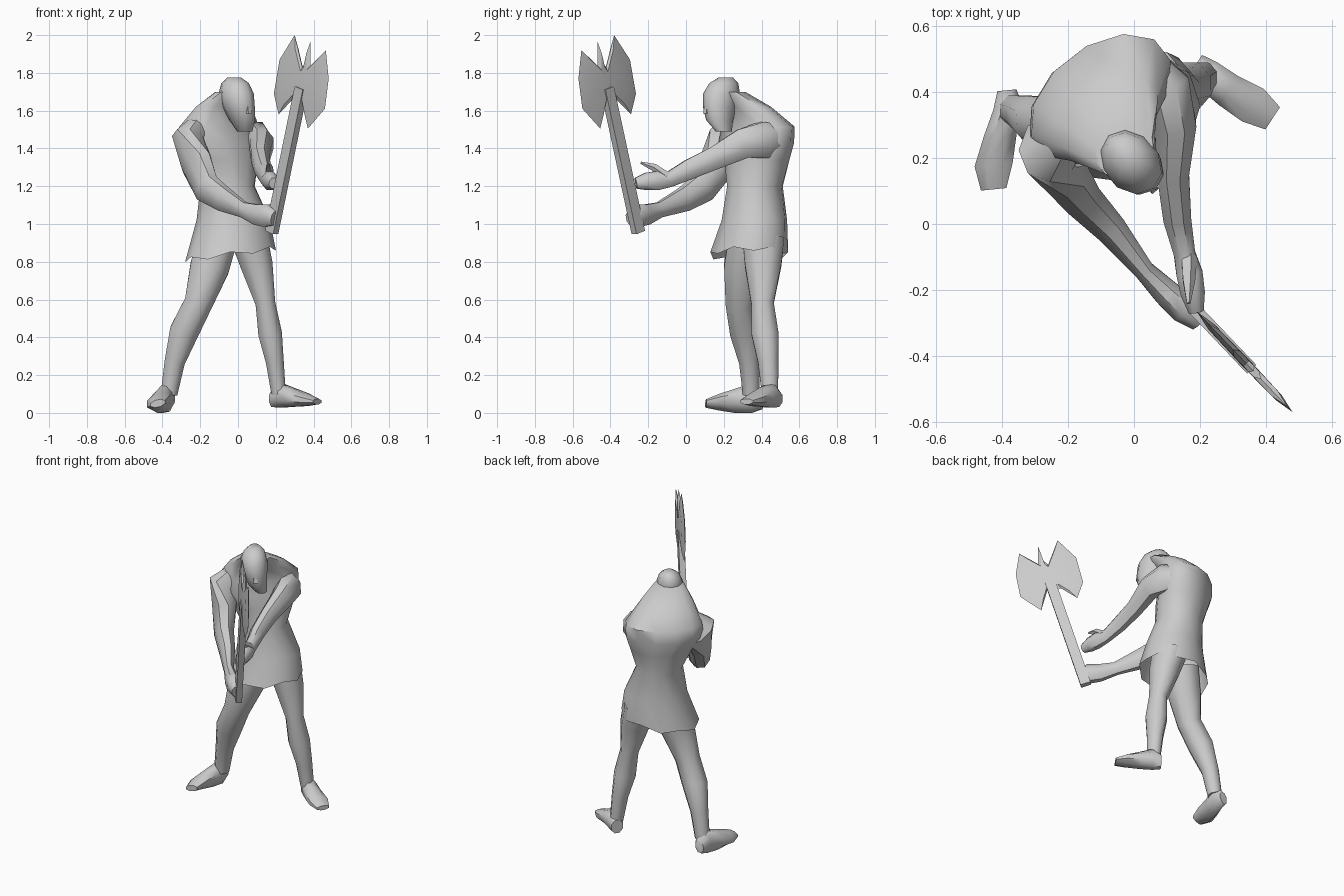
import bpy, bmesh, math
from mathutils import Vector as V

UP = V((0, 0, 1))


def finish(name, bm, angle=50):
    bmesh.ops.recalc_face_normals(bm, faces=bm.faces)
    me = bpy.data.meshes.new(name)
    bm.to_mesh(me)
    bm.free()
    ob = bpy.data.objects.new(name, me)
    bpy.context.collection.objects.link(ob)
    bpy.ops.object.select_all(action='DESELECT')
    bpy.context.view_layer.objects.active = ob
    ob.select_set(True)
    bpy.ops.object.shade_smooth_by_angle(angle=math.radians(angle))
    return ob


def loft(name, rings, n=8, cap_start=True, tilt=None, angle=50):
    """rings: (centre, half-axis a, half-axis b)"""
    bm = bmesh.new()
    rows = []
    for i, (c, a, b) in enumerate(rings):
        row = []
        for k in range(n):
            t = 2 * math.pi * (k + .5) / n
            p = c + (a * math.cos(t) + b * math.sin(t)) * 1.04
            if tilt and i == 0:
                p.z += tilt(p, k)
            row.append(bm.verts.new(p))
        rows.append(row)
    for r, s in zip(rows, rows[1:]):
        for k in range(n):
            j = (k + 1) % n
            bm.faces.new((r[k], r[j], s[j], s[k]))
    if cap_start:
        bm.faces.new(rows[0])
    bm.faces.new(rows[-1])
    return finish(name, bm, angle)


def limb(name, pts, ref, n=8, squash=1):
    """pts: x, y, z, radius along the limb; squash narrows it sideways"""
    P = [V(p[:3]) for p in pts]
    rings = []
    for i, p in enumerate(pts):
        t = (P[min(i + 1, len(P) - 1)] - P[max(i - 1, 0)]).normalized()
        a = t.cross(V(ref)).normalized()
        rings.append((P[i], a * p[3] * squash, t.cross(a) * p[3]))
    return loft(name, rings, n)


def body(name, rows, **kw):
    """rows: x, y, z, half width, half depth, twist in degrees"""
    rings = []
    for x, y, z, w, d, deg in rows:
        c, s = math.cos(math.radians(deg)), math.sin(math.radians(deg))
        rings.append((V((x, y, z)), V((c, s, 0)) * w, V((s, -c, 0)) * d))
    return loft(name, rings, **kw)


# twisting torso and flared tunic with an open, uneven hem
body("torso_tunic", [
    (-.04, .335, .84, .235, .195, 18), (-.025, .362, 1.02, .19, .165, 20),
    (-.055, .365, 1.2, .14, .145, 26), (-.075, .375, 1.34, .19, .155, 34),
    (-.1, .372, 1.43, .24, .158, 38), (-.1, .382, 1.515, .235, .15, 38),
    (-.075, .315, 1.62, .165, .105, 38), (-.03, .225, 1.7, .09, .082, 38)],
    n=12, cap_start=False,
    tilt=lambda p, k: .13 * (p.x + .04) + (.012 if k % 2 else -.012))

# head bent forward over the chest, with a nose
body("head", [
    (.035, .2, 1.49, .035, .045, 40), (.022, .178, 1.55, .058, .075, 40),
    (.003, .18, 1.62, .074, .095, 40), (-.01, .188, 1.69, .082, .102, 40),
    (-.015, .2, 1.745, .064, .08, 40), (-.02, .21, 1.775, .032, .042, 40)], n=10)
body("nose", [(.058, .108, 1.585, .018, .016, 40), (.054, .11, 1.615, .014, .014, 40),
              (.045, .12, 1.665, .008, .008, 40)], n=4)

# arms reaching to the handle
limb("lower_grip_arm", [
    (-.17, .3, 1.54, .07), (-.255, .23, 1.44, .118), (-.22, .165, 1.32, .1),
    (-.165, .085, 1.19, .082), (-.075, -.01, 1.13, .066), (.03, -.14, 1.075, .042),
    (.1, -.21, 1.05, .056), (.15, -.255, 1.045, .062), (.195, -.295, 1.03, .04)],
    UP, squash=.76)
limb("upper_grip_arm", [
    (.03, .48, 1.45, .08), (.095, .41, 1.445, .1), (.125, .3, 1.425, .082),
    (.118, .155, 1.35, .063), (.13, .02, 1.29, .055), (.153, -.09, 1.235, .042),
    (.168, -.15, 1.23, .052), (.178, -.21, 1.225, .048), (.188, -.265, 1.215, .03)],
    UP, squash=.8)
limb("upper_grip_thumb", [(.165, -.1, 1.25, .025), (.165, -.17, 1.3, .02),
                          (.165, -.24, 1.325, .006)], UP, 5)

# legs and feet
limb("front_leg", [
    (-.11, .33, .92, .11), (-.15, .305, .77, .108), (-.21, .285, .58, .078),
    (-.285, .31, .43, .08), (-.335, .335, .27, .056), (-.365, .345, .1, .046)],
    (0, 1, 0))
limb("back_leg", [
    (.06, .41, .92, .115), (.1, .408, .78, .1), (.145, .405, .58, .062),
    (.17, .418, .42, .074), (.195, .435, .27, .056), (.215, .445, .1, .045)],
    (0, 1, 0), squash=.88)


def foot(name, rows, side):
    """rows: x, y, bottom z, top z, half width"""
    side = V(side)
    loft(name, [(V((x, y, (b + t) / 2)), side * w, UP * (t - b) / 2)
                for x, y, b, t, w in rows])


foot("front_foot", [(-.385, .405, .02, .1, .03), (-.38, .35, 0, .16, .048),
                    (-.405, .27, 0, .13, .052), (-.425, .18, .015, .1, .06),
                    (-.425, .105, .03, .07, .04)], (1, .1, .2))
foot("back_foot", [(.185, .48, .03, .12, .04), (.225, .45, .025, .16, .05),
                   (.285, .405, .03, .135, .055), (.36, .36, .035, .105, .062),
                   (.42, .32, .045, .075, .042)], (.55, .83, 0))


# axe: everything lies in one upright plane
N = V((.724, .69, 0))           # across the plane


def on_plane(x, z):
    return V((x, -.265 - 1.05 * (x - .19), z))


a, b = on_plane(.178, .955), on_plane(.335, 1.72)
e = (b - a).normalized().cross(N).normalized()
loft("axe_handle", [(p, e * .044, N * .026) for p in (a, a.lerp(b, .5), b)], n=4, angle=30)

# double blade: sharp outline, thicker inset centre
outline = [(.30, 2.0), (.34, 1.83), (.362, 1.86), (.385, 1.97), (.385, 1.84), (.465, 1.92),
           (.48, 1.77), (.46, 1.61), (.37, 1.505), (.345, 1.64),
           (.285, 1.655), (.215, 1.58), (.19, 1.69), (.22, 1.87)]
mid = (.338, 1.755)
bm = bmesh.new()
edge = [bm.verts.new(on_plane(x, z)) for x, z in outline]
for s in (-1, 1):
    inner = [bm.verts.new(on_plane(mid[0] + (x - mid[0]) * .7, mid[1] + (z - mid[1]) * .7)
                          + N * .012 * s) for x, z in outline]
    hub = bm.verts.new(on_plane(*mid) + N * .014 * s)
    for k in range(len(edge)):
        j = (k + 1) % len(edge)
        bm.faces.new((edge[k], edge[j], inner[j], inner[k]))
        bm.faces.new((inner[k], inner[j], hub))
finish("axe_blade", bm, 20)
